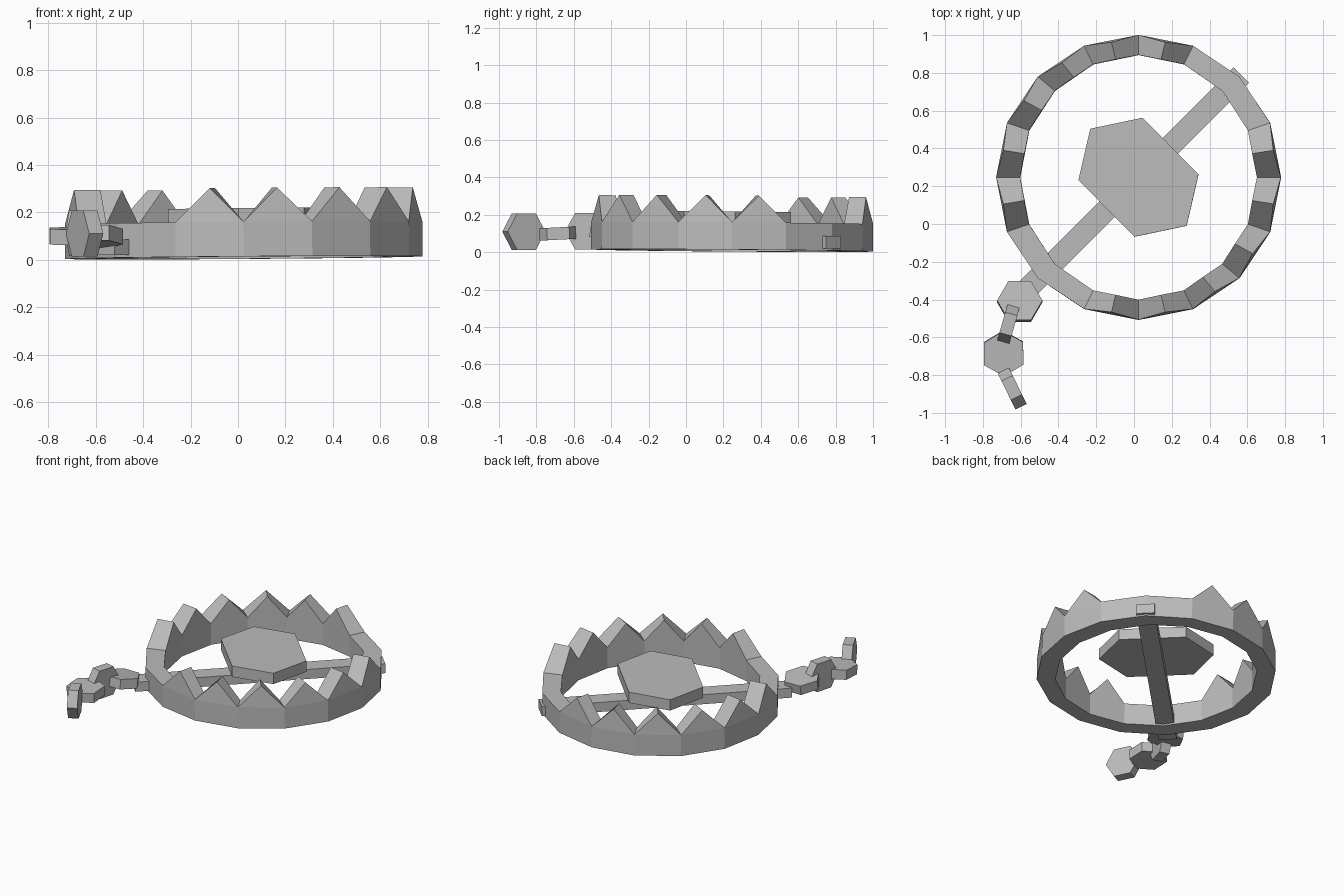
import bpy, bmesh, math
from mathutils import Vector, Matrix

if "Cube" in bpy.data.objects:
    bpy.data.objects.remove(bpy.data.objects["Cube"])

steel = bpy.data.materials.new("grey_steel")
steel.use_nodes = True
GREY = (0.5, 0.5, 0.5, 1)
steel.diffuse_color = GREY
steel.node_tree.nodes["Principled BSDF"].inputs["Base Color"].default_value = GREY

CENTRE = Vector((0.025, 0.246, 0))
BAR_ANGLE = math.radians(45)
# The trap leans very slightly about its cross bar
TILT = Matrix.Rotation(math.radians(0.6), 4, Vector((1, 1, 0)).normalized())
TRAP = Matrix.Translation(CENTRE + Vector((0, 0, 0.009))) @ TILT.inverted()


def finish(name, bm, matrix):
    bmesh.ops.recalc_face_normals(bm, faces=bm.faces)
    mesh = bpy.data.meshes.new(name)
    bm.to_mesh(mesh)
    bm.free()
    mesh.materials.append(steel)
    obj = bpy.data.objects.new(name, mesh)
    obj.matrix_world = matrix
    bpy.context.collection.objects.link(obj)
    return obj


def prism(name, outline, height, matrix):
    """Extrude a flat outline, centred on its own plane."""
    bm = bmesh.new()
    low = [bm.verts.new((x, y, -height / 2)) for x, y in outline]
    high = [bm.verts.new((x, y, height / 2)) for x, y in outline]
    bm.faces.new(low)
    bm.faces.new(high)
    for i in range(len(low)):
        j = (i + 1) % len(low)
        bm.faces.new((low[i], low[j], high[j], high[i]))
    return finish(name, bm, matrix)


# Sixteen-sided jaw ring
SIDES, RIM = 16, 0.146


def ring_point(i, rx, ry, z):
    a = 2 * math.pi * i / SIDES
    return Vector((rx * math.cos(a), ry * math.sin(a), z))


def outer(i, z):
    return ring_point(i, 0.754, 0.754, z)


def inner(i, z):
    return ring_point(i, 0.627, 0.648, z)


bm = bmesh.new()
loops = [[bm.verts.new(p) for p in (outer(i, 0), outer(i, RIM), inner(i, RIM), inner(i, 0))]
         for i in range(SIDES)]
for i in range(SIDES):
    a, b = loops[i], loops[(i + 1) % SIDES]
    for k in range(4):
        m = (k + 1) % 4
        bm.faces.new((a[k], b[k], b[m], a[m]))
finish("jaw_ring", bm, TRAP)

# A tooth on every side except the two beside each hinge
bm = bmesh.new()
for i in range(SIDES):
    if i % 8 in (1, 2):
        continue
    rows = []
    for side, lean in ((outer, 0.985), (inner, 1.0)):
        a, b = side(i, RIM), side(i + 1, RIM)
        peak = (a + b) / 2 * lean
        peak.z = 0.29
        rows.append([bm.verts.new(p) for p in (a, peak, b)])
    front, back = rows
    bm.faces.new(front)
    bm.faces.new(back)
    for k in (0, 1):
        bm.faces.new((front[k], front[k + 1], back[k + 1], back[k]))
finish("jaw_teeth", bm, TRAP)

# Cross bar under the plate
start, end, half = -0.83, 0.767, 0.058
prism("cross_bar", [(start, -half), (end, -half), (end, half), (start, half)], 0.066,
      Matrix.Translation(CENTRE + Vector((0, 0, 0.053))) @ Matrix.Rotation(BAR_ANGLE, 4, 'Z'))

# Stretched hexagonal trigger plate
half_outline = [(0.318, 0.015), (0.022, 0.315), (-0.255, 0.257)]
prism("trigger_plate", half_outline + [(-x, -y) for x, y in half_outline], 0.075,
      TRAP @ Matrix.Translation((0, 0, 0.17)))

# Chain of solid six-sided links: centre, heading, lean, upright
links = [
    ((-0.605, -0.41, 0.098), 0, -9, False),
    ((-0.665, -0.53, 0.112), 74, 0, True),
    ((-0.69, -0.685, 0.1), 31, 3, False),
    ((-0.647, -0.867, 0.11), -64, 0, True),
]
for n, (spot, heading, lean, upright) in enumerate(links, 1):
    r = 0.112 if upright else 0.12
    hexagon = [(r * math.cos(k * math.pi / 3), r * math.sin(k * math.pi / 3)) for k in range(6)]
    stand = Matrix.Rotation(math.radians(90 if upright else 0), 4, 'X')
    turn = Matrix.Rotation(math.radians(heading), 4, 'Z')
    tip = Matrix.Rotation(math.radians(lean), 4, 'X')
    prism(f"chain_link_{n}", hexagon, 0.066, Matrix.Translation(spot) @ tip @ turn @ stand)
